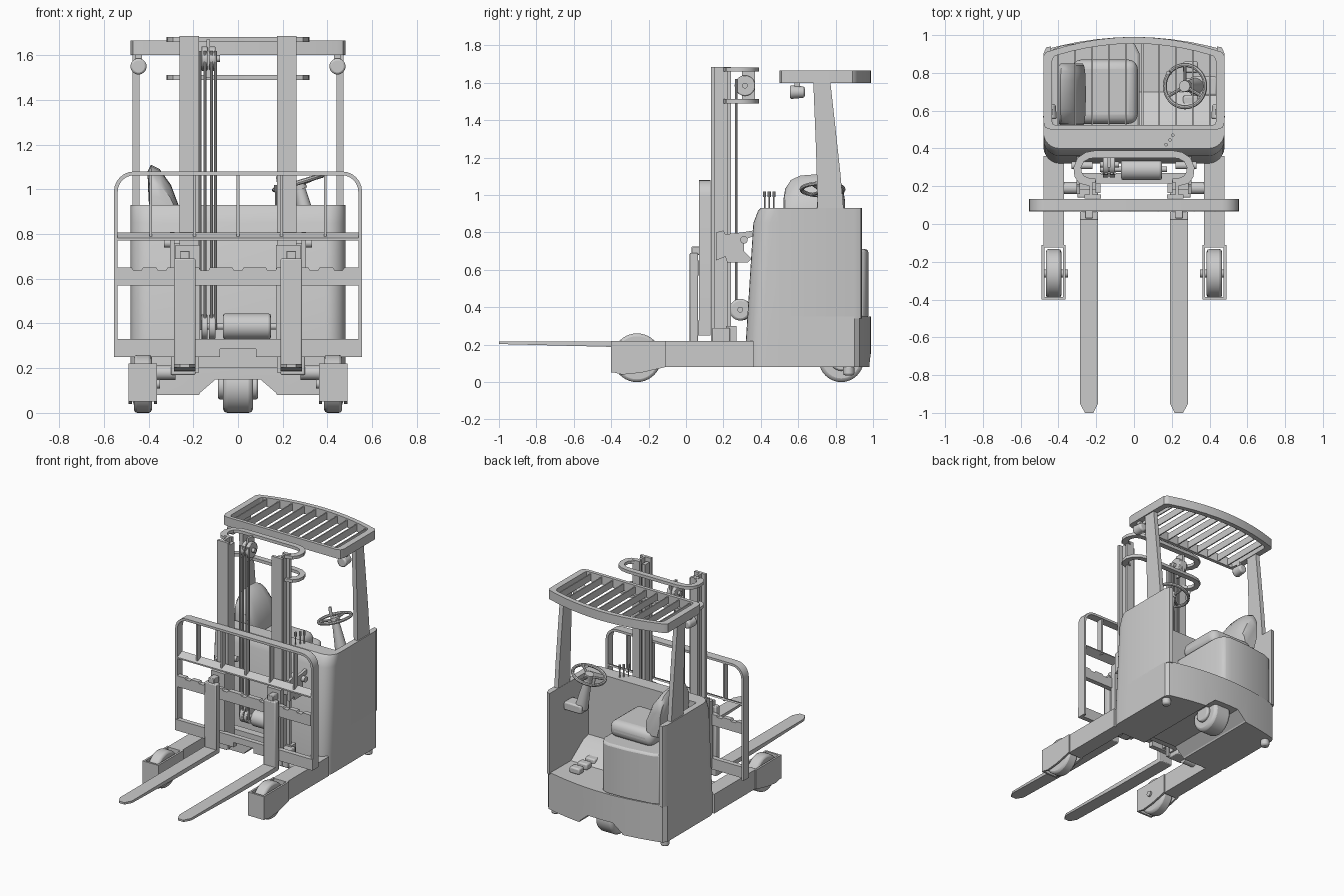
import bpy, bmesh, math
from mathutils import Vector

grey = bpy.data.materials.new("light_grey")
grey.diffuse_color = (0.6, 0.6, 0.6, 1)


def add(name, bm, smooth=True, bevel=0, segs=2):
    bmesh.ops.recalc_face_normals(bm, faces=bm.faces[:])
    me = bpy.data.meshes.new(name)
    bm.to_mesh(me)
    bm.free()
    ob = bpy.data.objects.new(name, me)
    bpy.context.collection.objects.link(ob)
    me.materials.append(grey)
    if bevel:
        m = ob.modifiers.new("bevel", 'BEVEL')
        m.width, m.segments = bevel, segs
    if smooth:
        bpy.ops.object.select_all(action='DESELECT')
        ob.select_set(True)
        bpy.context.view_layer.objects.active = ob
        bpy.ops.object.shade_smooth_by_angle(angle=math.radians(35))
    return ob


def place(p, axis, t):
    return {'x': (t, p[0], p[1]), 'y': (p[0], t, p[1]), 'z': (p[0], p[1], t)}[axis]


def loft(name, rings, **kw):
    """Skin equal-length rings of 3D points and cap both ends."""
    bm = bmesh.new()
    vs = [[bm.verts.new(p) for p in r] for r in rings]
    n = len(vs[0])
    for a, b in zip(vs, vs[1:]):
        for i in range(n):
            bm.faces.new((a[i], a[(i + 1) % n], b[(i + 1) % n], b[i]))
    bm.faces.new(vs[0])
    bm.faces.new(vs[-1])
    return add(name, bm, **kw)


def prism(name, pts, axis, a, b, **kw):
    return loft(name, [[place(p, axis, t) for p in pts] for t in (a, b)], **kw)


def box(name, x0, x1, y0, y1, z0, z1, **kw):
    return prism(name, [(x0, y0), (x1, y0), (x1, y1), (x0, y1)], 'z', z0, z1, **kw)


def band(name, outer, inner, axis, a, b, closed=False):
    """Flat bar between two matching outlines."""
    rings = [[place(o, axis, a), place(o, axis, b), place(i, axis, b), place(i, axis, a)]
             for o, i in zip(outer, inner)]
    if not closed:
        return loft(name, rings)
    bm = bmesh.new()
    vs = [[bm.verts.new(p) for p in r] for r in rings]
    for k in range(len(vs)):
        p, q = vs[k - 1], vs[k]
        for i in range(4):
            bm.faces.new((p[i], p[(i + 1) % 4], q[(i + 1) % 4], q[i]))
    return add(name, bm)


def cyl(name, p0, p1, r, r2=None, bevel=0, n=28):
    p0, p1 = Vector(p0), Vector(p1)
    q = (p1 - p0).to_track_quat('Z', 'Y')
    ring = [Vector((math.cos(k * math.tau / n), math.sin(k * math.tau / n), 0)) for k in range(n)]
    return loft(name, [[c + q @ (v * rad) for v in ring] for c, rad in ((p0, r), (p1, r2 or r))],
                bevel=bevel)


def arc(cx, cy, r, a0, a1, n=7):
    return [(cx + r * math.cos(math.radians(a0 + (a1 - a0) * k / (n - 1))),
             cy + r * math.sin(math.radians(a0 + (a1 - a0) * k / (n - 1)))) for k in range(n)]


def mirrored(pts):
    return pts + [(-x, y) for x, y in reversed(pts)]


def rear(x):
    return 0.99 - 0.3 * x * x


# Front bulkhead with rounded corners, leaning back towards the top
def bulkhead(z, y, r):
    half = [(0.48, 0.5)] + list(reversed(arc(0.48 - r, y + r, r, -90, 0)))
    return [(px, py, z) for px, py in mirrored(half)]

loft("front_bulkhead", [bulkhead(0.08, 0.32, 0.09), bulkhead(0.22, 0.32, 0.09),
                        bulkhead(0.85, 0.36, 0.09), bulkhead(0.915, 0.385, 0.09),
                        bulkhead(0.93, 0.40, 0.085)])

# Curved lower chassis with wheel arch cut underneath
half = [(0.48, 0.48), (0.48, 0.9)] + [(x, rear(x)) for x in (0.46, 0.4, 0.3, 0.2, 0.1, 0.03)]
chassis = prism("chassis", mirrored(half), 'z', 0.08, 0.35)
arch = [(-0.19, 0.05), (-0.17, 0.09), (-0.10, 0.15), (0.10, 0.15), (0.17, 0.09), (0.19, 0.05)]
cutter = prism("arch_cutter", arch, 'y', 0.2, 1.1, smooth=False)
cutter.hide_render = True
cutter.hide_set(True)
for ob in (chassis, bpy.data.objects["front_bulkhead"]):
    m = ob.modifiers.new("arch", 'BOOLEAN')
    m.object, m.solver = cutter, 'EXACT'

# Compartment side walls, seat base, floor and pedals
for s in (-1, 1):
    wall = [(s * 0.48, 0.49), (s * 0.48, 0.9), (s * 0.465, 0.935), (s * 0.44, 0.94), (s * 0.435, 0.49)]
    prism("side_wall", wall, 'z', 0.34, 0.93)
base = [(-0.44, 0.49), (0.03, 0.49), (0.03, 0.9), (0.0, 0.96), (-0.05, 0.975), (-0.2, 0.97), (-0.38, 0.945), (-0.44, 0.92)]
prism("seat_base", base, 'z', 0.34, 0.71, bevel=0.015)
prism("foot_ramp", [(0.49, 0.34), (0.49, 0.47), (0.56, 0.45), (0.70, 0.35)], 'x', 0.03, 0.44)
for k in range(3):
    box("pedal", 0.26, 0.34, 0.62 + k * 0.09, 0.68 + k * 0.09, 0.35, 0.395, bevel=0.01)

# Seat cushion and backrest
box("seat_cushion", -0.33, 0.02, 0.53, 0.87, 0.70, 0.82, bevel=0.05, segs=4)
def back_ring(y, s):
    pts = [(-0.37, 0.78), (-0.27, 0.78), (-0.255, 0.90), (-0.30, 1.02), (-0.35, 1.09), (-0.39, 1.11), (-0.405, 1.08), (-0.40, 0.95)]
    cx, cz = -0.33, 0.80
    return [(cx + (x - cx) * (0.5 + 0.5 * s), y, cz + (z - cz) * s) for x, z in pts]
loft("seat_back", [back_ring(y, s) for y, s in ((0.52, 0.55), (0.53, 0.75), (0.56, 0.9), (0.61, 0.98),
                  (0.69, 1), (0.76, 0.98), (0.81, 0.9), (0.84, 0.75), (0.85, 0.55))])

# Steering wheel tilted towards the seat
c = Vector((0.27, 0.73, 1.03))
tilt = math.radians(-17)
bpy.ops.mesh.primitive_torus_add(location=c, rotation=(0, tilt, 0), major_radius=0.112,
                                 minor_radius=0.011, major_segments=36, minor_segments=8)
rim = bpy.context.object
rim.name = "steering_wheel"
rim.data.materials.append(grey)
bpy.ops.object.shade_smooth_by_angle()
for a in (90, 210, 330):
    a = math.radians(a)
    d = Vector((math.cos(a) * math.cos(tilt), math.sin(a), -math.cos(a) * math.sin(tilt)))
    cyl("wheel_spoke", c - Vector((0, 0, 0.01)), c + d * 0.11, 0.009, n=8)
cyl("wheel_hub", c - Vector((-0.01, 0, 0.03)), c + Vector((-0.003, 0, 0.01)), 0.03)
cyl("steering_column", c, (0.33, 0.73, 0.78), 0.022, 0.045)
box("column_bracket", 0.30, 0.44, 0.68, 0.78, 0.75, 0.81, bevel=0.01)
cyl("wheel_knob", (0.19, 0.80, 1.0), (0.18, 0.80, 1.06), 0.011, n=12)

# Control levers on the dash
for k, (x, y) in enumerate(((0.17, 0.42), (0.19, 0.445), (0.205, 0.47))):
    cyl("lever", (x, y, 0.92), (x, y, 1.0), 0.004, n=8)
    cyl("lever_knob", (x, y, 0.99), (x, y, 1.02), 0.009, n=10)

# Roof frame, slats, pillars and work lights
xs = [1, 0.8, 0.6, 0.4, 0.2, 0.05]
outer = [(0.44, 0.50), (0.47, 0.51), (0.48, 0.54), (0.48, 0.89), (0.465, 0.91)] + [(x * 0.45, 0.99 - 0.37 * (x * 0.45) ** 2) for x in xs]
inner = [(0.42, 0.525), (0.43, 0.53), (0.435, 0.55), (0.435, 0.86), (0.43, 0.875)] + [(x * 0.42, 0.955 - 0.37 * (x * 0.42) ** 2) for x in xs]
band("roof_frame", mirrored(outer), mirrored(inner), 'z', 1.6, 1.665, closed=True)
for k in range(10):
    x = -0.40 + k * 0.089
    box("roof_slat", x - 0.004, x + 0.004, 0.515, 0.962 - 0.37 * x * x, 1.605, 1.655)
pillar = [(0.705, 0.90), (0.845, 0.90), (0.825, 1.12), (0.80, 1.35), (0.77, 1.62), (0.68, 1.62), (0.695, 1.25)]
for s in (-1, 1):
    prism("roof_pillar", pillar, 'x', s * 0.44, s * 0.472)
    cyl("work_light", (s * 0.445, 0.555, 1.55), (s * 0.445, 0.635, 1.55), 0.037, 0.03, bevel=0.01)
    box("light_bracket", s * 0.43, s * 0.46, 0.58, 0.61, 1.56, 1.61)

# Straddle legs with open wheel housings
cheek = [(-0.40, 0.055), (-0.40, 0.22), (-0.11, 0.22), (-0.11, 0.08), (-0.24, 0.05), (-0.34, 0.04)]
for s in (-1, 1):
    box("straddle_leg", s * 0.37, s * 0.48, -0.125, 0.36, 0.08, 0.22)
    for x in (0.362, 0.475):
        prism("wheel_cheek", cheek, 'x', s * x, s * (x + 0.014))
    box("housing_front", s * 0.362, s * 0.489, -0.40, -0.386, 0.05, 0.22)
    cyl("load_wheel", (s * 0.385, -0.262, 0.13), (s * 0.466, -0.262, 0.13), 0.13, bevel=0.015, n=40)
    cyl("load_axle", (s * 0.35, -0.262, 0.13), (s * 0.488, -0.262, 0.13), 0.02)
    cyl("rear_foot", (s * 0.44, 0.87, 0.035), (s * 0.44, 0.87, 0.09), 0.03, bevel=0.012)

# Drive wheel
cyl("drive_wheel", (-0.068, 0.83, 0.12), (0.068, 0.83, 0.12), 0.12, bevel=0.02, n=40)
cyl("drive_hub", (-0.09, 0.83, 0.12), (0.09, 0.83, 0.12), 0.06, bevel=0.01)

# Mast uprights, rollers, reach brackets
rail = [(0.175, 0.135), (0.262, 0.135), (0.262, 0.155), (0.235, 0.155), (0.235, 0.22), (0.262, 0.22),
        (0.262, 0.24), (0.205, 0.24), (0.205, 0.22), (0.22, 0.22), (0.22, 0.155), (0.175, 0.155)]
bracket = [(0.16, 0.65), (0.16, 0.80), (0.20, 0.81), (0.21, 0.79), (0.30, 0.80), (0.36, 0.81), (0.36, 0.78),
           (0.31, 0.76), (0.31, 0.70), (0.35, 0.66), (0.33, 0.64), (0.22, 0.64), (0.21, 0.67)]
for s in (-1, 1):
    prism("mast_upright", [(s * x, y) for x, y in rail], 'z', 0.18, 1.685)
    box("inner_rail", s * 0.178, s * 0.203, 0.165, 0.215, 0.2, 1.66)
    box("mast_foot", s * 0.19, s * 0.30, 0.14, 0.235, 0.17, 0.29, bevel=0.006)
    cyl("mast_roller", (s * 0.28, 0.19, 0.18), (s * 0.372, 0.19, 0.18), 0.032)
    prism("reach_bracket", bracket, 'x', s * 0.285, s * 0.305)
    cyl("reach_pin", (s * 0.22, 0.31, 0.76), (s * 0.33, 0.31, 0.76), 0.02)
    box("bracket_tie", s * 0.2, s * 0.30, 0.18, 0.23, 0.68, 0.76)

# U-shaped guards tying the mast tops
go = [(0.23, 0.20), (0.29, 0.215), (0.315, 0.25), (0.32, 0.30), (0.30, 0.35), (0.255, 0.38), (0.2, 0.39)]
gi = [(0.23, 0.24), (0.265, 0.255), (0.277, 0.275), (0.28, 0.30), (0.266, 0.33), (0.235, 0.347), (0.2, 0.35)]
for z in (1.49, 1.66):
    band("mast_guard", mirrored(go), mirrored(gi), 'z', z, z + 0.022)

# Hoses, pulleys and lift motor
for x in (-0.15, -0.115):
    for z, y in ((1.585, 0.315), (0.385, 0.30)):
        cyl("hose_pulley", (x - 0.014, y, z), (x + 0.014, y, z), 0.055, bevel=0.004)
for x in (-0.17, -0.148, -0.118, -0.1):
    cyl("hose", (x, 0.268, 0.37), (x, 0.268, 1.62), 0.007, n=10)
cyl("pulley_axle", (-0.18, 0.315, 1.585), (-0.08, 0.315, 1.585), 0.015)
box("pulley_hanger", -0.14, -0.125, 0.30, 0.37, 1.5, 1.67)
cyl("lift_motor", (-0.068, 0.29, 0.387), (0.148, 0.29, 0.387), 0.058, bevel=0.012)
cyl("motor_shaft", (-0.18, 0.29, 0.387), (0.175, 0.29, 0.387), 0.015)
box("mast_crossbeam", -0.28, 0.28, 0.215, 0.27, 0.20, 0.30)

# Load backrest: hoop, sloping shelf and bars
hoop_o = [(0.555, 0.25)] + arc(0.465, 0.99, 0.09, 0, 90)
hoop_i = [(0.538, 0.25)] + arc(0.465, 0.99, 0.073, 0, 90)
band("backrest_hoop", mirrored(hoop_o), mirrored(hoop_i), 'y', 0.07, 0.132)
prism("backrest_shelf", [(0.07, 0.772), (0.07, 0.782), (0.125, 0.807), (0.13, 0.797)], 'x', -0.54, 0.54)
for x in (-0.39, -0.195, 0, 0.195, 0.39):
    box("backrest_bar", x - 0.006, x + 0.006, 0.085, 0.125, 0.785, 1.07)

# Carriage plates with notched edges
top = [(-0.54, 0.57), (0.54, 0.57), (0.54, 0.65)]
for x in (0.45, 0.34, 0.15, 0.0, -0.15, -0.34, -0.45):
    top += [(x + 0.025, 0.65), (x + 0.018, 0.638), (x - 0.018, 0.638), (x - 0.025, 0.65)]
prism("upper_carriage", top + [(-0.54, 0.65)], 'y', 0.065, 0.10)
low = [(-0.555, 0.25), (-0.08, 0.25), (-0.08, 0.285), (0.08, 0.285), (0.08, 0.25), (0.555, 0.25), (0.555, 0.33), (-0.555, 0.33)]
prism("lower_carriage", low, 'y', 0.065, 0.10)
for s in (-1, 1):
    box("carriage_post", s * 0.17, s * 0.28, 0.09, 0.13, 0.26, 0.75)

# Forks with tapered blades
blade = [(0.02, 0.19), (0.06, 0.19), (0.06, 0.22), (-1.0, 0.215), (-1.0, 0.203), (-0.4, 0.185)]
for s in (-1, 1):
    x = s * 0.238
    box("fork_shank", x - 0.048, x + 0.048, 0.02, 0.065, 0.185, 0.69, bevel=0.006)
    box("fork_hook", x - 0.022, x + 0.022, 0.03, 0.09, 0.68, 0.725, bevel=0.004)
    stations = ((0.05, 0.048, 0.185), (-0.4, 0.048, 0.188), (-0.95, 0.048, 0.202), (-1.0, 0.022, 0.204))
    loft("fork_blade", [[(x - w, y, z), (x + w, y, z), (x + w, y, 0.218), (x - w, y, 0.218)]
                        for y, w, z in stations])
